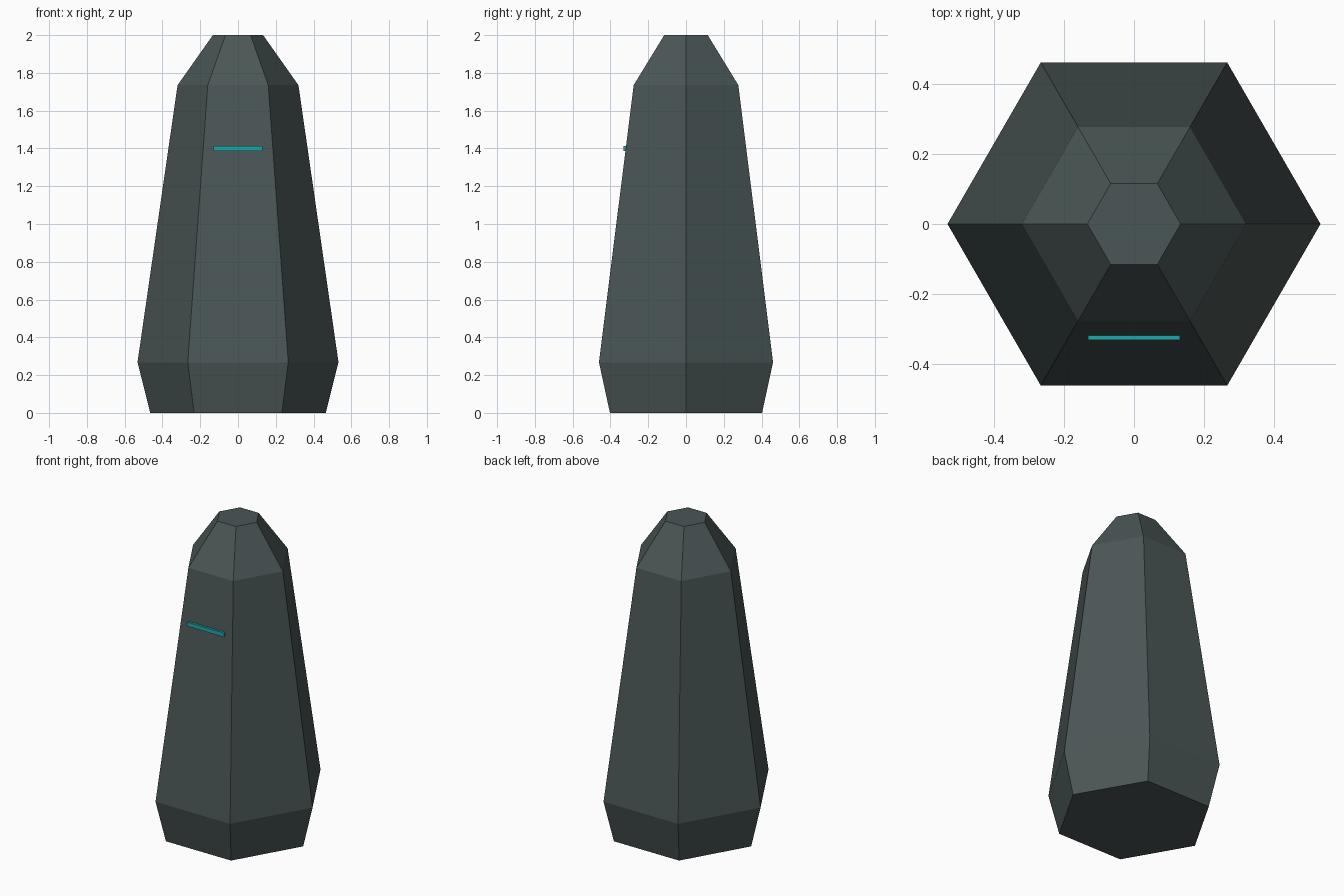
import bpy, bmesh, math

if "Cube" in bpy.data.objects:
    bpy.data.objects.remove(bpy.data.objects["Cube"])


def material(name, rgb):
    m = bpy.data.materials.new(name)
    m.diffuse_color = (*rgb, 1)
    m.use_nodes = True
    m.node_tree.nodes["Principled BSDF"].inputs["Base Color"].default_value = m.diffuse_color
    return m


def add_object(name, bm, mat):
    bmesh.ops.recalc_face_normals(bm, faces=bm.faces)
    me = bpy.data.meshes.new(name)
    bm.to_mesh(me)
    bm.free()
    me.materials.append(mat)
    ob = bpy.data.objects.new(name, me)
    bpy.context.collection.objects.link(ob)
    return ob


slate = material("dark slate", (0.069, 0.093, 0.092))
teal = material("glowing teal", (0.014, 0.38, 0.39))

# Six-sided tapering monolith: (radius, height) rings, corners on the x axis
PROFILE = [(0.465, 0.0), (0.532, 0.268), (0.32, 1.735), (0.133, 2.0)]
bm = bmesh.new()
rings = [[bm.verts.new((r * math.cos(math.radians(60 * i)),
                        r * math.sin(math.radians(60 * i)), z)) for i in range(6)]
         for r, z in PROFILE]
for low, high in zip(rings, rings[1:]):
    for i in range(6):
        j = (i + 1) % 6
        bm.faces.new((low[i], low[j], high[j], high[i]))
bm.faces.new(rings[0][::-1])
bm.faces.new(rings[-1])
add_object("monolith_body", bm, slate)

# Thin light bar set into the front face
bm = bmesh.new()
bmesh.ops.create_cube(bm, size=1)
for v in bm.verts:
    v.co.x *= 0.262
    v.co.y *= 0.027
    v.co.z *= 0.027
bar = add_object("front_light_bar", bm, teal)
bar.location = (0, -0.318, 1.4)
